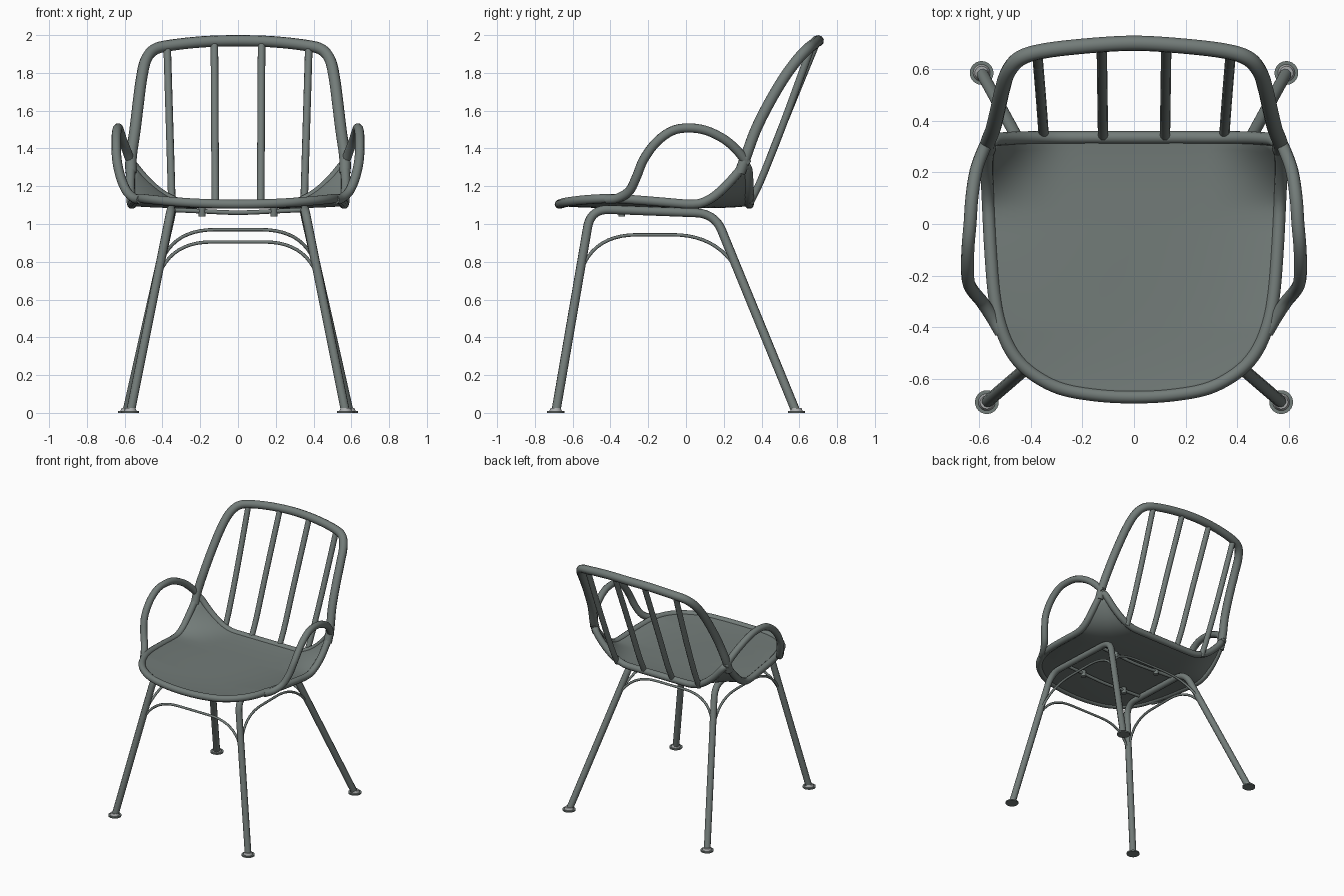
import bpy, bmesh, math
from mathutils import Vector

if "Cube" in bpy.data.objects:
    bpy.data.objects.remove(bpy.data.objects["Cube"])

def material(name, rgb):
    m = bpy.data.materials.new(name)
    m.diffuse_color = (*rgb, 1)
    m.use_nodes = True
    m.node_tree.nodes["Principled BSDF"].inputs["Base Color"].default_value = m.diffuse_color
    return m

GREY = material("grey green paint", (0.17, 0.20, 0.19))
PAD = material("light grey plastic", (0.40, 0.41, 0.41))

def clamp(t):
    return max(0.0, min(1.0, t))

def smooth(pts, n=8, closed=False):
    """Catmull-Rom curve through the points."""
    p = [Vector(q) for q in pts]
    k, out = len(p), []
    for i in range(k if closed else k - 1):
        if closed:
            a, b, c, d = (p[(i + j) % k] for j in (-1, 0, 1, 2))
        else:
            b, c = p[i], p[i + 1]
            a = p[i - 1] if i else 2 * b - c
            d = p[i + 2] if i + 2 < k else 2 * c - b
        for s in range(n):
            t = s / n
            out.append(0.5 * (2 * b + (c - a) * t + (2 * a - 5 * b + 4 * c - d) * t * t
                              + (3 * b - a - 3 * c + d) * t ** 3))
    return out if closed else out + [p[-1]]

def bent(pts, r, n=12):
    """Straight runs with rounded corners."""
    p = [Vector(q) for q in pts]
    out = [p[0]]
    for a, b, c in zip(p, p[1:], p[2:]):
        s, e = b + (a - b).normalized() * r, b + (c - b).normalized() * r
        out += [s * (1 - t) ** 2 + b * 2 * t * (1 - t) + e * t * t
                for t in (i / n for i in range(n + 1))]
    return out + [p[-1]]

def tube(name, pts, r, closed=False, res=3):
    cu = bpy.data.curves.new(name, 'CURVE')
    cu.dimensions = '3D'
    cu.bevel_depth, cu.bevel_resolution, cu.use_fill_caps = r, res, True
    sp = cu.splines.new('POLY')
    sp.points.add(len(pts) - 1)
    for q, v in zip(sp.points, pts):
        q.co = (*v, 1)
    sp.use_cyclic_u = closed
    sp.use_smooth = True
    cu.materials.append(GREY)
    ob = bpy.data.objects.new(name, cu)
    bpy.context.collection.objects.link(ob)
    bpy.ops.object.select_all(action='DESELECT')
    bpy.context.view_layer.objects.active = ob
    ob.select_set(True)
    bpy.ops.object.convert(target='MESH')
    return bpy.context.object

def disc(name, loc, r1, r2, depth, mat):
    bpy.ops.mesh.primitive_cone_add(vertices=24, radius1=r1, radius2=r2, depth=depth, location=loc)
    ob = bpy.context.object
    ob.name = name
    ob.data.materials.append(mat)
    bpy.ops.object.shade_smooth_by_angle(angle=math.radians(40))

# Seat height: nearly flat, front edge lifted at the sides, rear corners swept up
def seat_z(x, y):
    fx = clamp((abs(x) - 0.25) / 0.32) ** 2
    fy = clamp((y - 0.05) / 0.27) ** 1.7
    return 1.105 + 0.035 * (x / 0.55) ** 2 * clamp(-y / 0.4) + 0.23 * fx * fy

half = [(0, -0.67), (0.15, -0.662), (0.29, -0.635), (0.40, -0.575), (0.47, -0.50),
        (0.515, -0.40), (0.54, -0.28), (0.555, -0.10), (0.565, 0.10), (0.57, 0.24),
        (0.555, 0.315), (0.48, 0.332), (0.25, 0.335), (0, 0.335)]
loop = half + [(-x, y) for x, y in half[-2:0:-1]]
rim = smooth([(x, y, 0) for x, y in loop], 6, True)
for v in rim:
    v.z = seat_z(v.x, v.y)
tube("seat_rim", rim, 0.025, True)

# Seat shell: rings shrinking towards the centre
bm = bmesh.new()
RINGS, C = 20, Vector((0, -0.1, 0))
rows = []
for k in range(RINGS):
    s = 1 - k / RINGS
    row = []
    for v in rim:
        x, y = v.x * s, C.y + (v.y - C.y) * s
        row.append(bm.verts.new((x, y, seat_z(x, y) - 0.012 * (1 - s ** 4))))
    rows.append(row)
mid = bm.verts.new((0, C.y, seat_z(0, C.y) - 0.012))
N = len(rim)
for i in range(N):
    j = (i + 1) % N
    for a, b in zip(rows, rows[1:]):
        bm.faces.new((a[i], a[j], b[j], b[i]))
    bm.faces.new((rows[-1][i], rows[-1][j], mid))
for f in bm.faces:
    f.smooth = True
bmesh.ops.recalc_face_normals(bm, faces=bm.faces)
me = bpy.data.meshes.new("seat")
bm.to_mesh(me)
bm.free()
me.materials.append(GREY)
seat = bpy.data.objects.new("seat", me)
bpy.context.collection.objects.link(seat)
mod = seat.modifiers.new("thickness", 'SOLIDIFY')
mod.thickness, mod.offset = 0.02, 0

# Back frame
side = [(0.567, 0.285, 1.27), (0.565, 0.318, 1.36), (0.545, 0.37, 1.50), (0.528, 0.44, 1.64),
        (0.51, 0.52, 1.775), (0.487, 0.59, 1.87), (0.44, 0.642, 1.925), (0.35, 0.67, 1.947),
        (0.18, 0.69, 1.965)]
tube("back_frame", smooth(side + [(0, 0.70, 1.97)] + [(-x, y, z) for x, y, z in side[::-1]]), 0.03)

# Back spindles
for i, (b, t, ty, tz) in enumerate([(-0.35, -0.375, 0.665, 1.94), (-0.12, -0.125, 0.693, 1.965),
                                    (0.12, 0.125, 0.693, 1.965), (0.35, 0.375, 0.665, 1.94)]):
    tube(f"back_spindle_{i + 1}",
         smooth([(b, 0.338, 1.11), (b + (t - b) * 0.15, 0.40, 1.24),
                 (b + (t - b) * 0.5, 0.515, 1.53), (t, ty, tz)]), 0.02)

def leg_at(s, front, z):
    """Point on a leg's centre line at height z."""
    return ((s * (0.57 - 0.2 * z), -0.69 + 0.172 * z, z) if front
            else (s * (0.59 - 0.225 * z), 0.585 - 0.41 * z, z))

for s, tag in ((1, "right"), (-1, "left")):
    # Armrest loop
    arm = [(0.515, -0.42, 1.13), (0.55, -0.36, 1.137), (0.59, -0.30, 1.175), (0.622, -0.262, 1.25),
           (0.641, -0.225, 1.34), (0.645, -0.16, 1.43), (0.642, -0.08, 1.49), (0.635, 0, 1.508),
           (0.628, 0.10, 1.497), (0.613, 0.20, 1.45), (0.59, 0.27, 1.39), (0.565, 0.325, 1.32)]
    tube(f"{tag}_armrest", smooth([(s * x, y, z) for x, y, z in arm]), 0.025)
    # Bent tube making front leg, under-seat bar and rear leg
    tube(f"{tag}_legs", bent([leg_at(s, True, 0.015), leg_at(s, True, 1.08),
                              leg_at(s, False, 1.055), leg_at(s, False, 0.015)], 0.10), 0.024)
    # Side wire brace
    tube(f"{tag}_wire_brace", bent([leg_at(s, True, 0.64), leg_at(s, True, 0.943),
                                    leg_at(s, False, 0.943), leg_at(s, False, 0.66)], 0.27), 0.009, res=2)
    # Feet
    for front in (True, False):
        x, y, _ = leg_at(s, front, 0)
        name = f"{tag}_{'front' if front else 'rear'}_foot"
        disc(name, (x, y, 0.017), 0.034, 0.026, 0.018, PAD)
        disc(name + "_base", (x, y, 0.005), 0.046, 0.046, 0.01, GREY)

# Front and rear wire braces
for name, front, lo, hi in (("front", True, 0.64, 0.905), ("rear", False, 0.70, 0.97)):
    tube(f"{name}_wire_brace", bent([leg_at(1, front, lo), leg_at(1, front, hi),
                                     leg_at(-1, front, hi), leg_at(-1, front, lo)], 0.25), 0.009, res=2)

# Under-seat cross rods with screws
for name, y in (("front", -0.34), ("rear", 0.02)):
    tube(f"{name}_cross_rod", smooth([(-0.35, y, 1.075), (-0.2, y, 1.068), (0, y, 1.06),
                                      (0.2, y, 1.068), (0.35, y, 1.075)]), 0.012, res=2)
    for x in (-0.19, 0.19):
        disc(f"{name}_seat_screw", (x, y, 1.065), 0.018, 0.018, 0.05, GREY)
